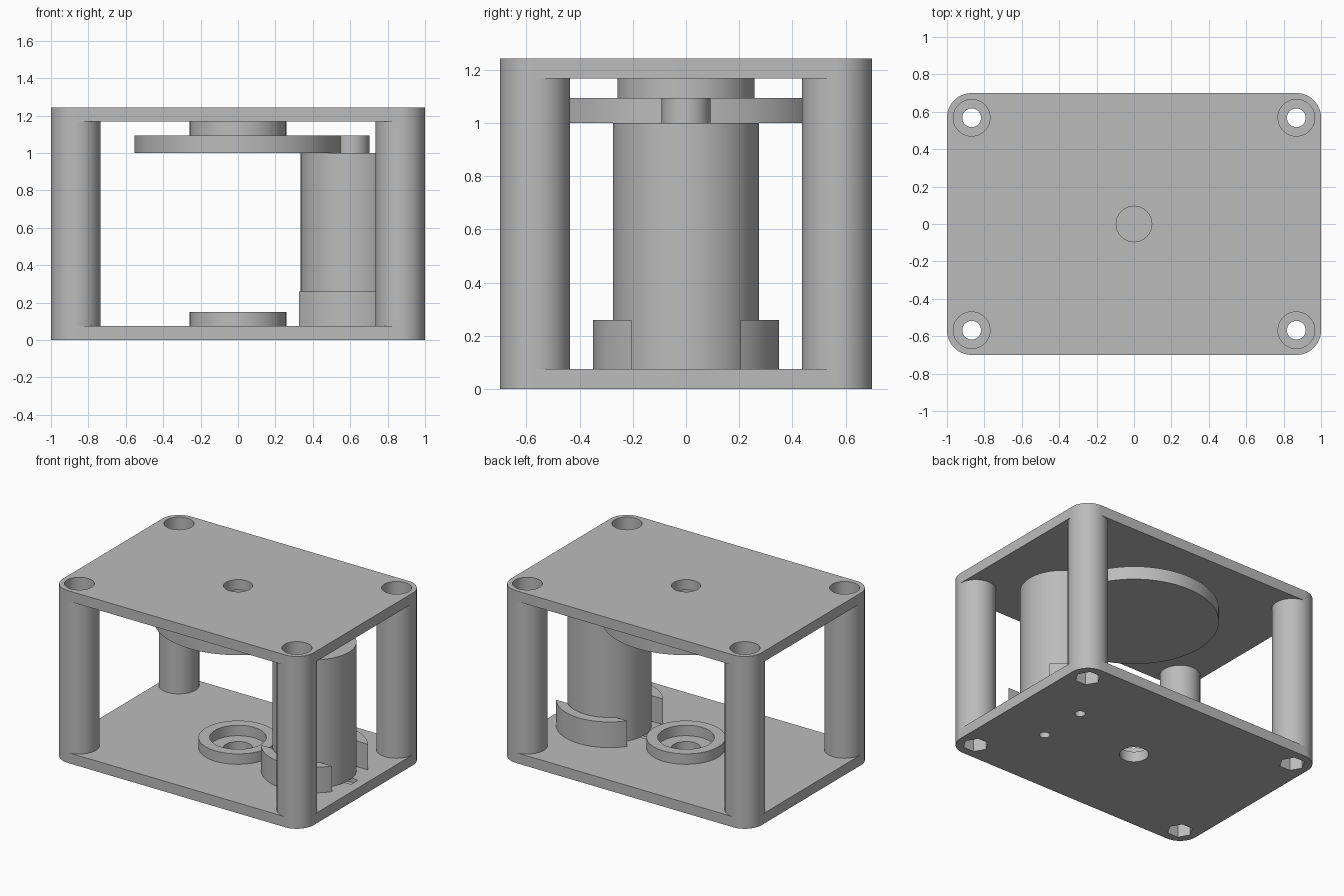
import bpy, bmesh
from math import sin, cos, asin, pi, tau

if "Cube" in bpy.data.objects:
    bpy.data.objects.remove(bpy.data.objects["Cube"], do_unlink=True)

# Main dimensions
HALF_X, HALF_Y = 1.0, 0.7
CORNER = 0.132
POST_X, POST_Y = HALF_X - CORNER, HALF_Y - CORNER
PLATE = 0.075
TOP_UNDER, TOP = 1.168, 1.243
GEAR_LOW, GEAR_HIGH = 1.0, 1.095
MOTOR_X = 0.61

grey = bpy.data.materials.new("plain grey")
grey.use_nodes = True
grey.diffuse_color = (0.5, 0.5, 0.5, 1)
grey.node_tree.nodes["Principled BSDF"].inputs["Base Color"].default_value = (0.5, 0.5, 0.5, 1)


def prism(name, outline, z0, z1):
    """Extrude a counter-clockwise outline from z0 to z1."""
    bm = bmesh.new()
    face = bm.faces.new([bm.verts.new((x, y, z0)) for x, y in outline])
    up = bmesh.ops.extrude_face_region(bm, geom=[face])["geom"]
    for v in up:
        if isinstance(v, bmesh.types.BMVert):
            v.co.z = z1
    bmesh.ops.recalc_face_normals(bm, faces=bm.faces)
    mesh = bpy.data.meshes.new(name)
    bm.to_mesh(mesh)
    bm.free()
    mesh.materials.append(grey)
    obj = bpy.data.objects.new(name, mesh)
    bpy.context.collection.objects.link(obj)
    return obj


def arc(x, y, r, start, end, steps):
    return [(x + r * cos(start + (end - start) * i / steps),
             y + r * sin(start + (end - start) * i / steps)) for i in range(steps + 1)]


def disc(name, x, y, r, z0, z1, sides=64):
    return prism(name, arc(x, y, r, 0, tau, sides)[:-1], z0, z1)


def drill(obj, cutters):
    """Subtract each cutter, bake the result and discard the cutters."""
    for c in cutters:
        c.hide_render = True
        mod = obj.modifiers.new("drill", "BOOLEAN")
        mod.operation, mod.solver, mod.object = "DIFFERENCE", "EXACT", c
    graph = bpy.context.evaluated_depsgraph_get()
    mesh = bpy.data.meshes.new_from_object(obj.evaluated_get(graph))
    obj.modifiers.clear()
    obj.data = mesh
    for c in cutters:
        bpy.data.objects.remove(c, do_unlink=True)


def bolt_cutters(x, y):
    """Through hole, round head recess on top, hexagonal nut recess below."""
    return [disc("bolt_cut", x, y, 0.05, -1, 2, 32),
            disc("head_cut", x, y, 0.098, TOP - 0.13, 2, 48),
            disc("nut_cut", x, y, 0.085, -1, 0.1, 6)]


corners = [("front_right", -1, -1), ("front_left", 1, -1),
           ("back_left", 1, 1), ("back_right", -1, 1)]

# Rounded plate outline
outline = []
for (label, sx, sy), start in zip(corners, (pi, 1.5 * pi, 0, 0.5 * pi)):
    outline += arc(sx * POST_X, sy * POST_Y, CORNER, start, start + pi / 2, 16)

base = prism("base_plate", outline, 0, PLATE)
top = prism("top_plate", outline, TOP_UNDER, TOP)
parts = [base, top]

# Corner posts
for label, sx, sy in corners:
    x, y = sx * POST_X, sy * POST_Y
    post = disc(label + "_post", x, y, CORNER, PLATE, TOP_UNDER)
    drill(post, bolt_cutters(x, y))
    parts.append(post)

# Plate holes: bolts, axle, motor screws and the shallow wire channel
for plate in (base, top):
    cutters = [disc("axle_cut", 0, 0, 0.095, -1, 2, 48)]
    for label, sx, sy in corners:
        cutters += bolt_cutters(sx * POST_X, sy * POST_Y)
    if plate is base:
        cutters += [disc("screw_cut", MOTOR_X, s * 0.18, 0.035, -1, 1, 24) for s in (-1, 1)]
        cutters.append(prism("wire_cut", [(0.3, -0.04), (0.93, -0.04), (0.93, 0.04), (0.3, 0.04)],
                             0.045, 1))
    drill(plate, cutters)

# Bearing seats
for name, z0, z1 in (("lower_bearing_seat", PLATE, 0.15),
                     ("upper_bearing_seat", GEAR_HIGH, TOP_UNDER)):
    seat = disc(name, 0, 0, 0.258, z0, z1)
    drill(seat, [disc("seat_cut", 0, 0, 0.185, z0 - 1, z1 + 1)])
    parts.append(seat)

# Motor, pinion and large gear wheel
parts.append(disc("motor_body", MOTOR_X, 0, 0.275, PLATE, GEAR_LOW))
parts.append(disc("pinion", MOTOR_X, 0, 0.092, GEAR_LOW, GEAR_HIGH, 48))
parts.append(disc("gear_wheel", 0, 0, 0.553, GEAR_LOW, GEAR_HIGH, 96))

# Curved motor clamps with flat ends
outer, inner, gap = 0.35, 0.28, 0.205
a, b = asin(gap / outer), asin(gap / inner)
for name, s in (("back_clamp", 1), ("front_clamp", -1)):
    shape = arc(MOTOR_X, 0, outer, a, pi - a, 24) + arc(MOTOR_X, 0, inner, pi - b, b, 24)
    parts.append(prism(name, [(x, s * y) for x, y in shape], PLATE, 0.26))

# Smooth the round walls, keep the rims sharp
bpy.ops.object.select_all(action="DESELECT")
for p in parts:
    p.select_set(True)
bpy.context.view_layer.objects.active = base
bpy.ops.object.shade_smooth_by_angle(angle=pi / 6)
